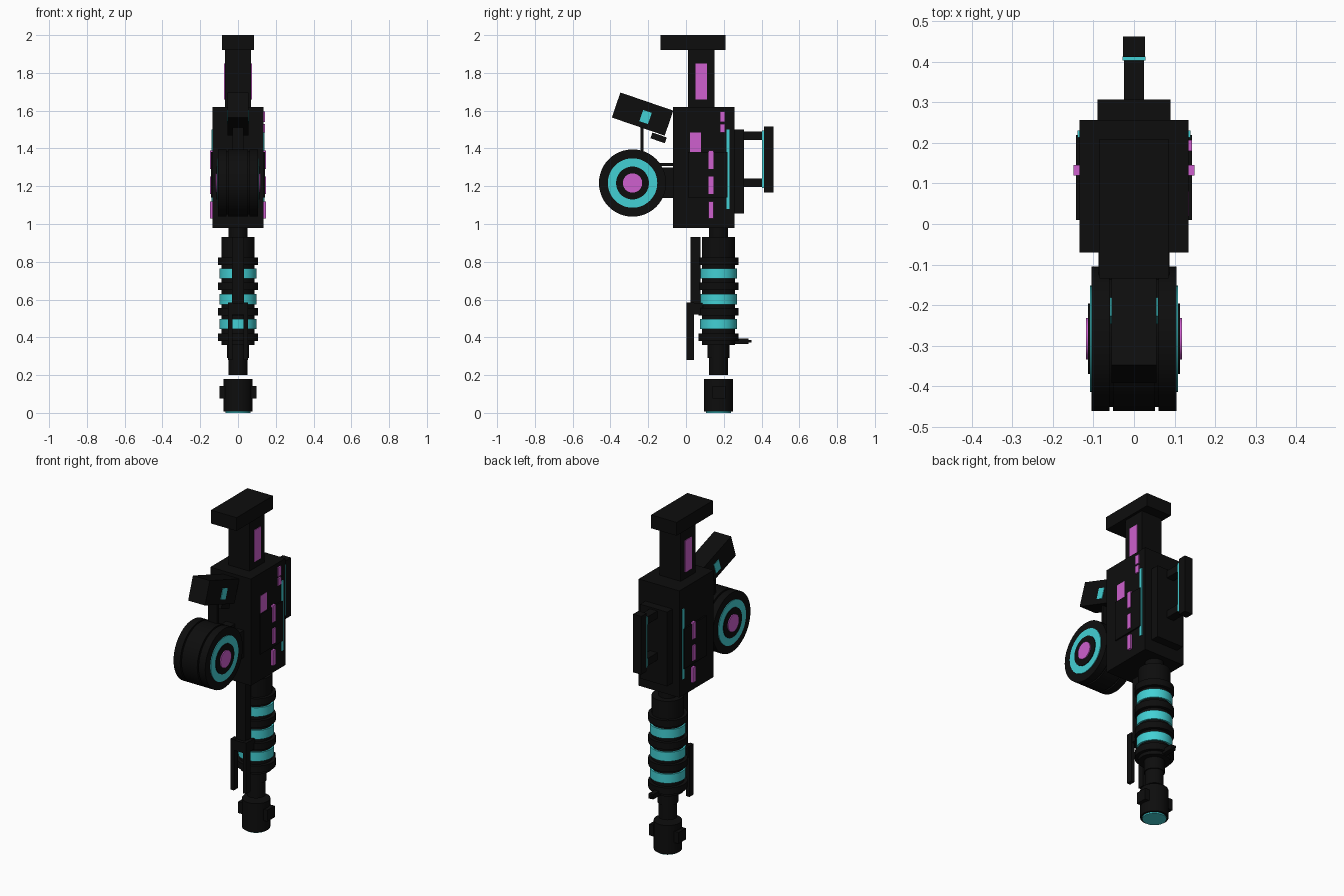
import bpy, math

if "Cube" in bpy.data.objects:
    bpy.data.objects.remove(bpy.data.objects["Cube"])


def material(name, rgb):
    m = bpy.data.materials.new(name)
    m.diffuse_color = (*rgb, 1)
    m.use_nodes = True
    m.node_tree.nodes["Principled BSDF"].inputs["Base Color"].default_value = m.diffuse_color
    return m


BLACK = material("black", (0.004, 0.004, 0.004))
CYAN = material("cyan", (0.055, 0.63, 0.66))
PURPLE = material("purple", (0.62, 0.115, 0.62))


def box(name, x, y, z, mat=BLACK, tilt=0):
    """Box from (min, max) ranges, optionally tilted about x."""
    bpy.ops.mesh.primitive_cube_add(size=1)
    o = bpy.context.object
    o.name = name
    o.location = [(r[0] + r[1]) / 2 for r in (x, y, z)]
    o.scale = [r[1] - r[0] for r in (x, y, z)]
    o.rotation_euler.x = tilt
    o.data.materials.append(mat)
    return o


def mid_box(name, half, y, z, mat=BLACK, tilt=0):
    return box(name, (-half, half), y, z, mat, tilt)


def side_boxes(name, x, y, z, mat=BLACK):
    for s, tag in ((1, "right"), (-1, "left")):
        box(f"{name}_{tag}", sorted((s * x[0], s * x[1])), y, z, mat)


def cyl_z(name, r, z, mat=BLACK, y=0.172):
    bpy.ops.mesh.primitive_cylinder_add(vertices=32, radius=r, depth=z[1] - z[0],
                                        location=(0, y, (z[0] + z[1]) / 2))
    finish(name, mat)


def cyl_x(name, r, half, mat=BLACK):
    bpy.ops.mesh.primitive_cylinder_add(vertices=48, radius=r, depth=2 * half,
                                        location=(0, -0.283, 1.217),
                                        rotation=(0, math.pi / 2, 0))
    finish(name, mat)


def finish(name, mat):
    o = bpy.context.object
    o.name = name
    o.data.materials.append(mat)
    bpy.ops.object.shade_smooth_by_angle(angle=math.radians(35))


# Stock
mid_box("butt_plate", 0.085, (-0.135, 0.21), (1.92, 2.0))
mid_box("stock_neck", 0.07, (0.01, 0.15), (1.6, 1.93))
side_boxes("stock_panel", (0.068, 0.074), (0.05, 0.112), (1.66, 1.85), PURPLE)

# Receiver and its side details
mid_box("receiver", 0.135, (-0.07, 0.256), (0.98, 1.62))
side_boxes("side_plate", (0.13, 0.143), (0.01, 0.22), (1.14, 1.38))
for i, z in enumerate(((1.03, 1.12), (1.16, 1.252), (1.29, 1.39))):
    side_boxes(f"side_dash_{i}", (0.132, 0.149), (0.12, 0.146), z, PURPLE)
side_boxes("side_stripe", (0.132, 0.139), (0.214, 0.231), (1.08, 1.5), CYAN)
for i, z in enumerate(((1.485, 1.53), (1.54, 1.595))):
    box(f"indicator_{i}", (0.135, 0.143), (0.18, 0.207), z, PURPLE)
box("label_plate", (0.134, 0.136), (0.02, 0.08), (1.36, 1.485), PURPLE)

# Rear rail block and carry handle
mid_box("rail_block", 0.09, (0.25, 0.307), (1.055, 1.5))
for i, z in enumerate(((1.195, 1.24), (1.445, 1.49))):
    mid_box(f"handle_arm_{i}", 0.025, (0.3, 0.412), z)
mid_box("handle_bar", 0.027, (0.412, 0.463), (1.168, 1.517))
mid_box("handle_strip", 0.028, (0.403, 0.413), (1.19, 1.495), CYAN)

# Grip and trigger
TILT = -0.33
mid_box("grip", 0.056, (-0.378, -0.082), (1.512, 1.652), BLACK, TILT)
mid_box("grip_badge", 0.059, (-0.238, -0.19), (1.535, 1.598), CYAN, TILT)
mid_box("trigger", 0.02, (-0.185, -0.105), (1.44, 1.472), BLACK, TILT)
mid_box("trigger_guard_front", 0.03, (-0.24, -0.225), (1.37, 1.54))
mid_box("trigger_guard_base", 0.03, (-0.24, -0.06), (1.307, 1.324))

# Drum magazine
mid_box("drum_mount", 0.088, (-0.17, -0.06), (1.137, 1.3))
cyl_x("drum_core", 0.168, 0.09)
cyl_x("drum_middle", 0.178, 0.052)
for s in (1, -1):
    cyl_x("drum_rim", 0.178, 0.022)
    bpy.context.object.location.x = s * 0.083
cyl_x("drum_cyan_ring", 0.131, 0.109, CYAN)
cyl_x("drum_dark_ring", 0.087, 0.113)
cyl_x("drum_hub", 0.051, 0.119, PURPLE)

# Barrel with banded handguard
cyl_z("barrel", 0.051, (0.2, 1.0))
cyl_z("barrel_step", 0.057, (0.29, 0.38))
cyl_z("handguard", 0.088, (0.36, 0.93))
for i, z in enumerate((0.4, 0.535, 0.67, 0.803)):
    cyl_z(f"flange_{i}", 0.107, (z - 0.02, z + 0.02))
for i, z in enumerate((0.47, 0.602, 0.738)):
    cyl_z(f"glow_band_{i}", 0.098, (z - 0.027, z + 0.027), CYAN)

# Front rail with two prongs
mid_box("front_rail", 0.032, (0.025, 0.078), (0.52, 0.93))
mid_box("rail_bracket", 0.05, (0.005, 0.09), (0.52, 0.582))
side_boxes("prong", (0.03, 0.052), (0.003, 0.042), (0.28, 0.585))

# Rear peg under the handguard
mid_box("peg", 0.015, (0.22, 0.332), (0.366, 0.395))
mid_box("peg_tip", 0.008, (0.332, 0.346), (0.373, 0.385))

# Muzzle
cyl_z("muzzle", 0.077, (0.008, 0.18))
side_boxes("muzzle_lug", (0.06, 0.097), (0.14, 0.21), (0.075, 0.143))
cyl_z("muzzle_lens", 0.066, (0.0, 0.012), CYAN)
